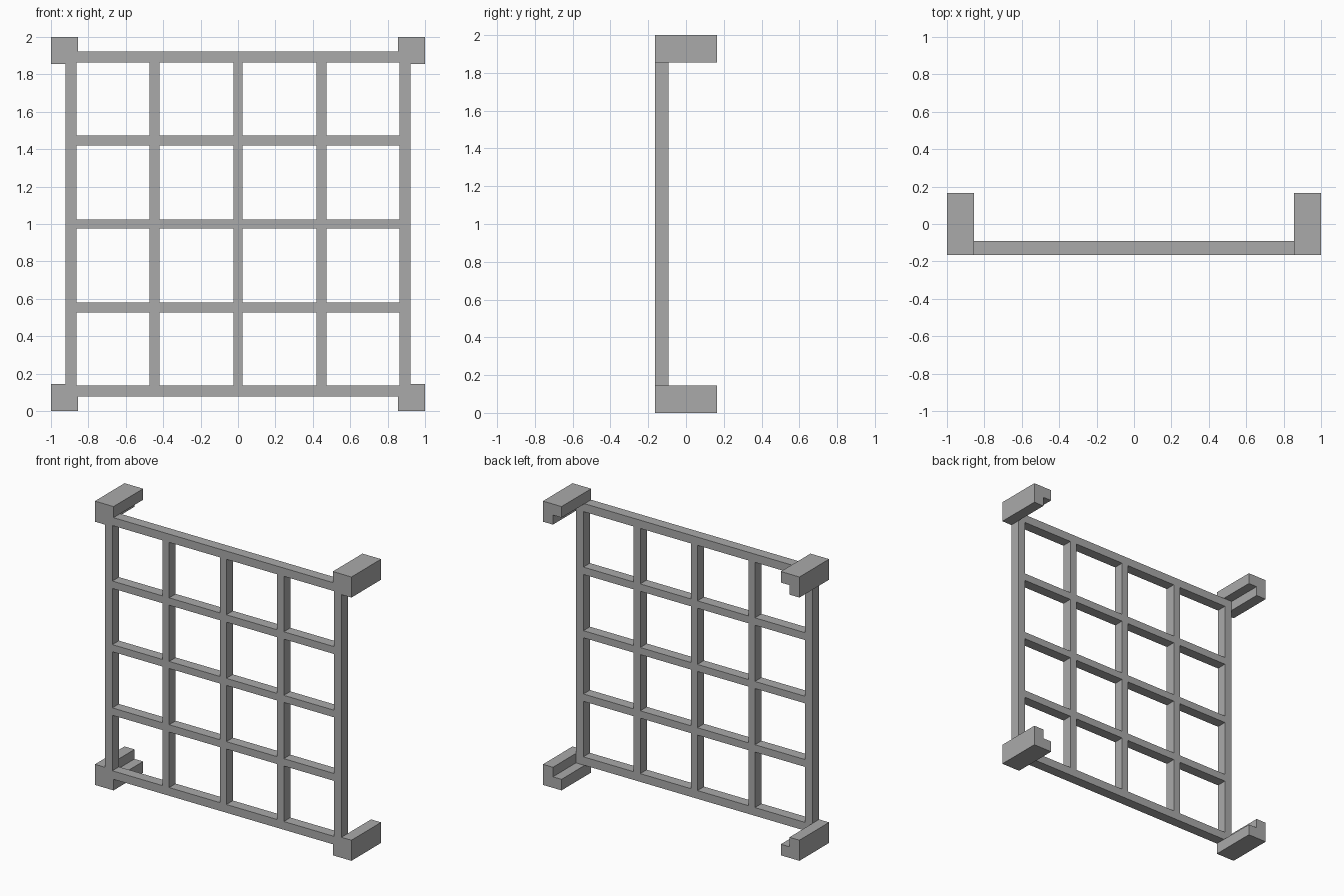
import bpy
import bmesh

cube = bpy.data.objects.get("Cube")
if cube:
    bpy.data.objects.remove(cube, do_unlink=True)

FRONT, BACK = -0.165, 0.165
BAR_DEPTH = 0.073
MID_Z = 1.0

# Single grey paint
GREY = (0.4, 0.4, 0.4, 1.0)
grey = bpy.data.materials.new("grey_paint")
grey.use_nodes = True
grey.diffuse_color = GREY
grey.node_tree.nodes["Principled BSDF"].inputs["Base Color"].default_value = GREY


def extruded(name, outlines, depth):
    """Extrude flat x-z outlines from the front plane towards the back."""
    bm = bmesh.new()
    for outline in outlines:
        bm.faces.new([bm.verts.new((x, FRONT, z)) for x, z in outline])
    bmesh.ops.remove_doubles(bm, verts=bm.verts[:], dist=0.0001)
    result = bmesh.ops.extrude_face_region(bm, geom=bm.faces[:], use_keep_orig=True)
    moved = [g for g in result["geom"] if isinstance(g, bmesh.types.BMVert)]
    bmesh.ops.translate(bm, verts=moved, vec=(0, depth, 0))
    bmesh.ops.recalc_face_normals(bm, faces=bm.faces[:])
    mesh = bpy.data.meshes.new(name)
    bm.to_mesh(mesh)
    bm.free()
    mesh.materials.append(grey)
    obj = bpy.data.objects.new(name, mesh)
    bpy.context.collection.objects.link(obj)
    return obj


# Lattice: even strips are bars, odd strips are openings
half = [0.025, 0.421, 0.473, 0.864, 0.922]
lines = [-v for v in reversed(half)] + half
strips = list(zip(lines, lines[1:]))
cells = []
for i, (x0, x1) in enumerate(strips):
    for j, (z0, z1) in enumerate(strips):
        if i % 2 == 0 or j % 2 == 0:
            cells.append([(x0, MID_Z + z0), (x1, MID_Z + z0),
                          (x1, MID_Z + z1), (x0, MID_Z + z1)])
extruded("lattice_frame", cells, BAR_DEPTH)

# Angle brackets wrapping the four corners and reaching back
OUTER, INNER, TIP = 1.0, 0.922, 0.855
angle = [(OUTER, OUTER), (TIP, OUTER), (TIP, INNER),
         (INNER, INNER), (INNER, TIP), (OUTER, TIP)]
for side, sx in (("left", 1), ("right", -1)):
    for level, sz in (("top", 1), ("bottom", -1)):
        outline = [(sx * x, MID_Z + sz * z) for x, z in angle]
        extruded(f"{level}_{side}_bracket", [outline], BACK - FRONT)
